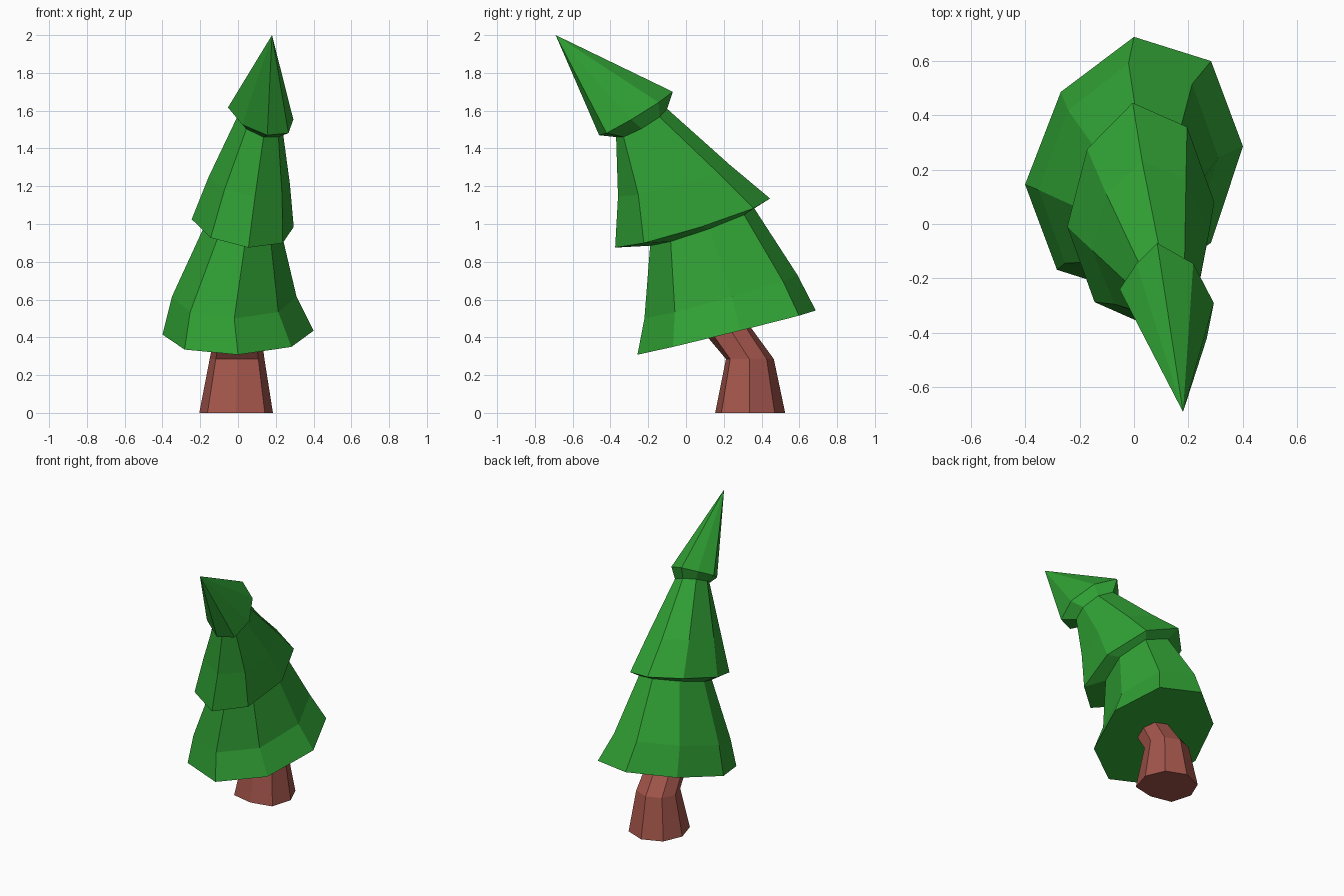
import bpy, bmesh, math
from mathutils import Vector

if "Cube" in bpy.data.objects:
    bpy.data.objects.remove(bpy.data.objects["Cube"])


def paint(obj, name, color):
    m = bpy.data.materials.new(name)
    m.diffuse_color = (*color, 1)
    m.use_nodes = True
    m.node_tree.nodes["Principled BSDF"].inputs["Base Color"].default_value = m.diffuse_color
    obj.data.materials.append(m)


def ring(bm, centre, u, v, pull={}):
    """Tilted octagon; pull scales single corners. Corner 0 is at the front."""
    c, u, v = Vector(centre), Vector(u), Vector(v)
    verts = []
    for k in range(8):
        a = math.radians(45 * k - 90)
        verts.append(bm.verts.new(c + (u * math.cos(a) + v * math.sin(a)) * pull.get(k, 1)))
    return verts


def loft(name, rings, tip, mat, color):
    bm = bmesh.new()
    loops = [ring(bm, *r) for r in rings]
    bm.faces.new(loops[0][::-1])
    for a, b in zip(loops, loops[1:]):
        for i in range(8):
            j = (i + 1) % 8
            bm.faces.new((a[i], a[j], b[j], b[i]))
    if tip:
        t = bm.verts.new(tip)
        for i in range(8):
            bm.faces.new((loops[-1][i], loops[-1][(i + 1) % 8], t))
    else:
        bm.faces.new(loops[-1])
    bmesh.ops.recalc_face_normals(bm, faces=bm.faces)
    me = bpy.data.meshes.new(name)
    bm.to_mesh(me)
    bm.free()
    ob = bpy.data.objects.new(name, me)
    bpy.context.collection.objects.link(ob)
    paint(ob, mat, color)
    return ob


# Trunk: flat front, bent forward near the top
flat = {0: 0.95, 1: 1.1, 7: 1.1}
loft("trunk", [
    ((-0.01, 0.335, 0), (0.195, 0, 0), (0, 0.19, 0), flat),
    ((-0.005, 0.335, 0.285), (0.145, 0, 0), (0, 0.13, 0.0), flat),
    ((0, 0.215, 0.44), (0.12, 0.02, 0), (0, 0.115, 0.03), flat),
], None, "bark", (0.36, 0.09, 0.07))

# Foliage: three tiers, each flaring out over the one below, leaning forward
loft("foliage", [
    # lower tier
    ((0, 0.215, 0.425), (0.4, 0.07, 0.01), (0, 0.472, 0.117), {5: 0.95}),
    ((-0.02, 0.185, 0.615), (0.33, 0.06, 0.0), (0, 0.405, 0.115), {5: 0.95}),
    ((0.025, 0.085, 0.985), (0.2, 0.04, -0.01), (-0.01, 0.275, 0.1)),
    # middle tier
    ((0.025, 0.035, 1.005), (0.27, 0.045, -0.02), (-0.03, 0.41, 0.13), {5: 0.93}),
    ((0.06, -0.065, 1.23), (0.215, 0.03, -0.02), (-0.03, 0.295, 0.085), {5: 0.93}),
    ((0.115, -0.235, 1.535), (0.12, 0.0, -0.03), (-0.02, 0.135, 0.075)),
    # top cone
    ((0.12, -0.265, 1.585), (0.173, -0.025, -0.032), (-0.035, 0.195, 0.115), {5: 0.76}),
], (0.18, -0.69, 2.0), "needles", (0.03, 0.36, 0.035))
